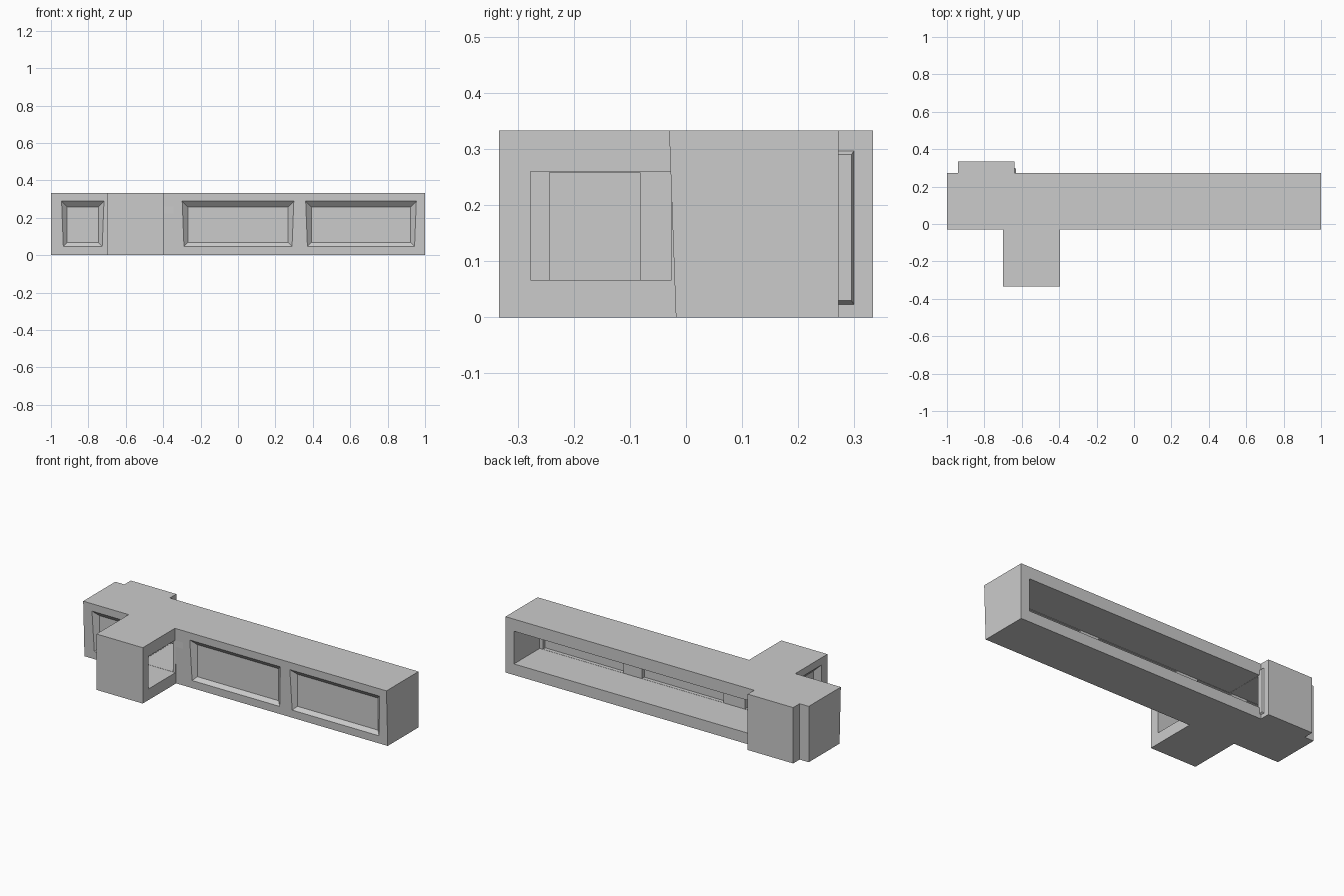
import bpy, bmesh

if "Cube" in bpy.data.objects:
    bpy.data.objects.remove(bpy.data.objects["Cube"])

H = 0.333
cutters = []

def mesh_object(name, verts, faces):
    me = bpy.data.meshes.new(name)
    me.from_pydata(verts, [], faces)
    bm = bmesh.new()
    bm.from_mesh(me)
    bmesh.ops.recalc_face_normals(bm, faces=bm.faces)
    bm.to_mesh(me)
    bm.free()
    ob = bpy.data.objects.new(name, me)
    bpy.context.collection.objects.link(ob)
    return ob

def prism(name, bottom, top):
    n = len(bottom)
    faces = [tuple(range(n)), tuple(range(n, 2 * n))]
    faces += [(i, (i + 1) % n, n + (i + 1) % n, n + i) for i in range(n)]
    return mesh_object(name, bottom + top, faces)

def rect(u0, u1, z0, z1, depth, axis):
    pts = [(u0, z0), (u1, z0), (u1, z1), (u0, z1)]
    return [(u, depth, z) if axis == 'Y' else (depth, u, z) for u, z in pts]

def cutter(name, a, b):
    ob = prism(name, a, b)
    ob.hide_render = True
    ob.hide_viewport = True
    cutters.append(ob)

def box_cut(name, x0, x1, y0, y1, z0=0.066, z1=0.261):
    cutter(name, rect(x0, x1, z0, z1, y0, 'Y'), rect(x0, x1, z0, z1, y1, 'Y'))

def window(name, u0, u1, face, axis, z0=0.035, z1=0.29, slope=0.032):
    # sloping outer recess, thin pane left standing, then a pocket inside
    inner = (u0 + slope, u1 - slope, z0 + slope, z1 - slope)
    e = 0.016
    cutter(name + "_recess", rect(u0 - e, u1 + e, z0 - e, z1 + e, face - 0.015, axis),
           rect(*inner, face + 0.03, axis))
    cutter(name + "_pocket", rect(*inner, face + 0.038, axis), rect(*inner, face + 0.07, axis))

# Plan outline, with the long front wall leaning in slightly at the foot
plan = [(-1, -0.03), (-0.7, -0.03), (-0.7, -0.333), (-0.395, -0.333), (-0.395, -0.03),
        (1, -0.03), (1, 0.272), (-0.64, 0.272), (-0.64, 0.333), (-0.94, 0.333),
        (-0.94, 0.272), (-1, 0.272)]
bottom = [(x, -0.018 if y == -0.03 else y, 0) for x, y in plan]
top = [(x, y, H) for x, y in plan]
shell = prism("hollow_shell", bottom, top)

# Hollow interior: long opening at the back, closed left end, front wing
box_cut("back_opening", -0.63, 0.944, 0.03, 0.4)
box_cut("left_room", -0.944, -0.6, 0.031, 0.26, 0.067, 0.26)
box_cut("wing_room", -0.645, -0.3951 + 0.05, -0.277, -0.026, 0.0665, 0.2605)
box_cut("wing_passage", -0.645, -0.41, -0.06, 0.1, 0.0675, 0.2595)

# Windows
window("front_window_left", -0.945, -0.715, -0.03, 'Y')
window("front_window_middle", -0.30, 0.30, -0.03, 'Y')
window("front_window_right", 0.36, 0.955, -0.03, 'Y')
window("wing_window", -0.275, -0.05, -0.70, 'X')

for c in cutters:
    m = shell.modifiers.new(c.name, 'BOOLEAN')
    m.operation = 'DIFFERENCE'
    m.solver = 'EXACT'
    m.object = c

# Apply the cuts and remove the helpers
dg = bpy.context.evaluated_depsgraph_get()
shell.data = bpy.data.meshes.new_from_object(shell.evaluated_get(dg))
shell.modifiers.clear()
for c in cutters:
    bpy.data.objects.remove(c)

# Window frame edge showing beside the back step
prism("back_frame_edge", rect(0.262, 0.30, 0.022, 0.298, -0.642, 'X'),
      rect(0.262, 0.295, 0.03, 0.29, -0.63, 'X'))
